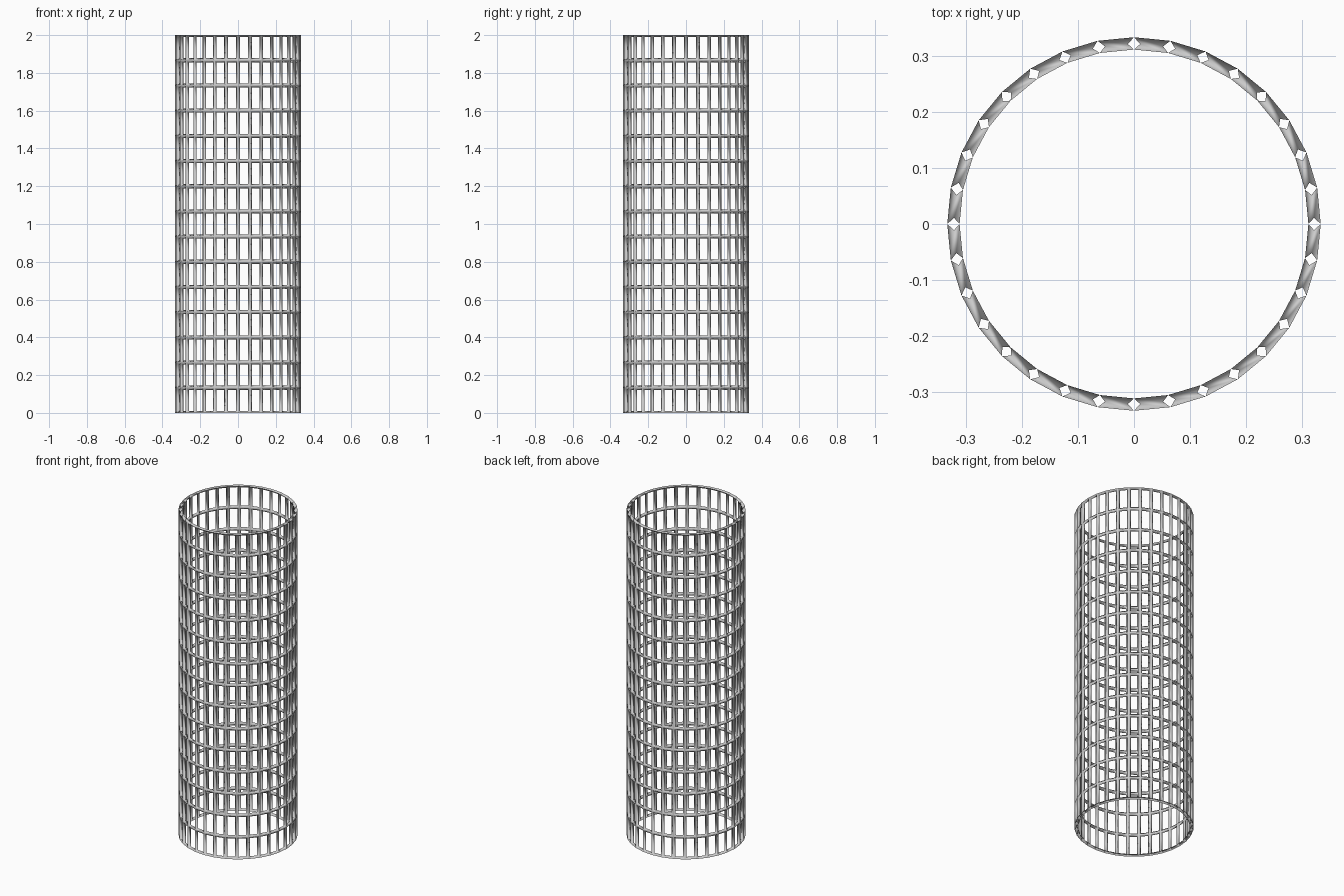
import bpy
import bmesh
from math import radians
from mathutils import Vector

cube = bpy.data.objects.get("Cube")
if cube:
    bpy.data.objects.remove(cube, do_unlink=True)

RADIUS = 0.322
SIDES = 32
ROWS = 15
HEIGHT = 2.0
WIRE = 0.022

# Grey metal
metal = bpy.data.materials.new("grey metal")
metal.use_nodes = True
grey = (0.6, 0.6, 0.6, 1)
metal.diffuse_color = grey
metal.node_tree.nodes["Principled BSDF"].inputs["Base Color"].default_value = grey

# Open cylinder of quads: one ring of edges, extruded upward row by row
bm = bmesh.new()
bmesh.ops.create_circle(bm, segments=SIDES, radius=RADIUS)
edges = bm.edges[:]
for row in range(ROWS):
    new = bmesh.ops.extrude_edge_only(bm, edges=edges)["geom"]
    verts = [g for g in new if isinstance(g, bmesh.types.BMVert)]
    edges = [g for g in new if isinstance(g, bmesh.types.BMEdge)]
    bmesh.ops.translate(bm, verts=verts, vec=Vector((0, 0, HEIGHT / ROWS)))
bmesh.ops.recalc_face_normals(bm, faces=bm.faces)
for face in bm.faces:
    face.smooth = True
mesh = bpy.data.meshes.new("cage_tube")
bm.to_mesh(mesh)
bm.free()
mesh.materials.append(metal)
cage = bpy.data.objects.new("cage_tube", mesh)
bpy.context.collection.objects.link(cage)

# Hollow four-sided bars along every edge, left open at both ends
bars = cage.modifiers.new("bars", "WIREFRAME")
bars.thickness = WIRE
bars.offset = 0
bars.use_even_offset = True
bars.use_boundary = False
bars.use_replace = True
